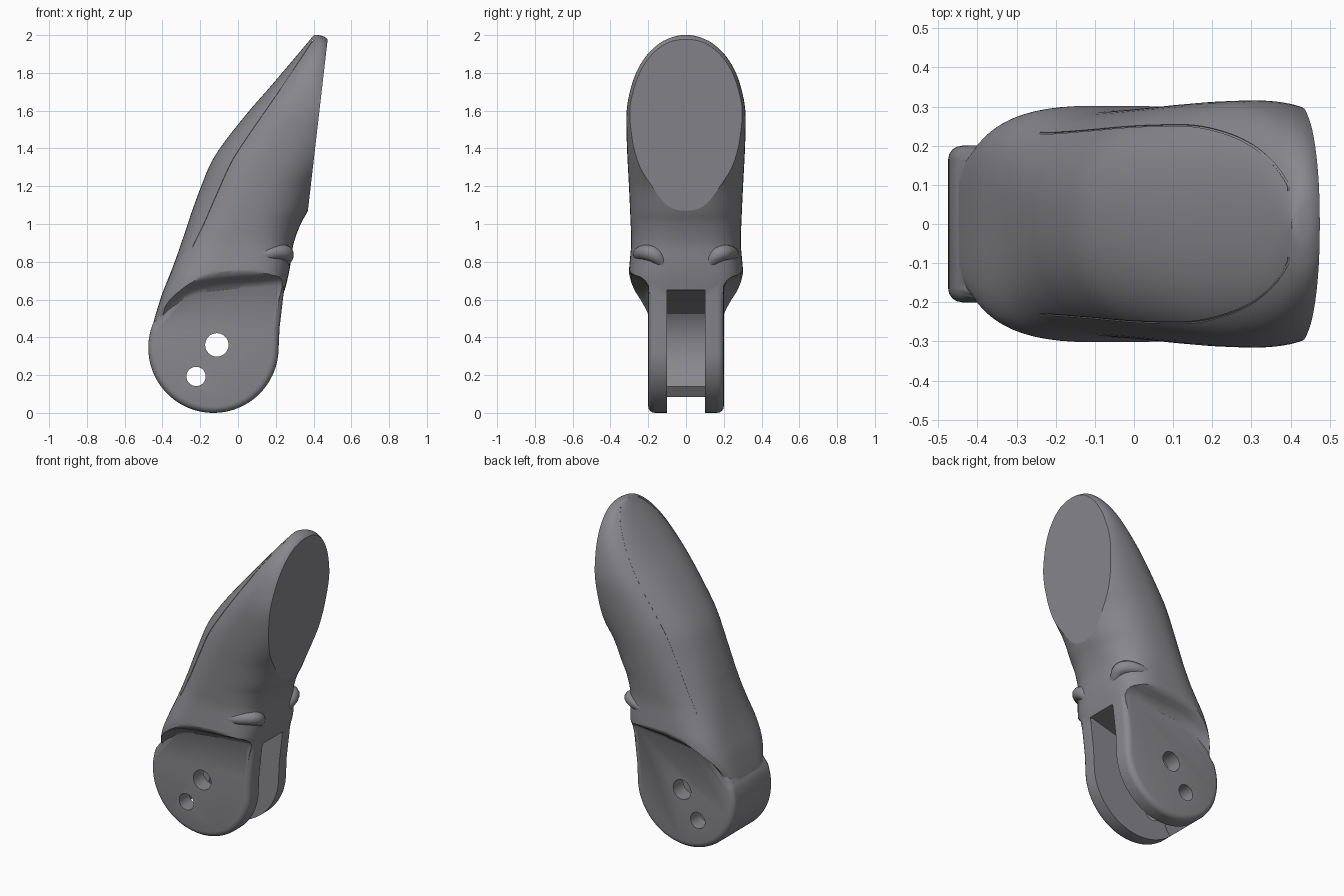
import bpy, bmesh, math
from mathutils import Vector

if "Cube" in bpy.data.objects:
    bpy.data.objects.remove(bpy.data.objects["Cube"])


def new_object(name, bm):
    bmesh.ops.recalc_face_normals(bm, faces=bm.faces)
    mesh = bpy.data.meshes.new(name)
    bm.to_mesh(mesh)
    bm.free()
    obj = bpy.data.objects.new(name, mesh)
    bpy.context.collection.objects.link(obj)
    return obj


def loft(name, rings, plane=None):
    bm = bmesh.new()
    loops = [[bm.verts.new(p) for p in r] for r in rings]
    n = len(loops[0])
    for lo, hi in zip(loops, loops[1:]):
        for i in range(n):
            j = (i + 1) % n
            bm.faces.new((lo[i], lo[j], hi[j], hi[i]))
    bm.faces.new(loops[0])
    bm.faces.new(loops[-1])
    if plane:
        bmesh.ops.bisect_plane(bm, geom=bm.verts[:] + bm.edges[:] + bm.faces[:],
                               plane_co=plane[0], plane_no=plane[1], clear_outer=True)
        bmesh.ops.edgeloop_fill(bm, edges=[e for e in bm.edges if e.is_boundary])
    return new_object(name, bm)


def spline(keys, steps):
    out = []
    for i in range(len(keys) - 1):
        p0, p1 = keys[max(i - 1, 0)], keys[i]
        p2, p3 = keys[i + 1], keys[min(i + 2, len(keys) - 1)]
        for s in range(steps):
            t = s / steps
            out.append([0.5 * (2 * b + (c - a) * t + (2 * a - 5 * b + 4 * c - d) * t * t
                               + (3 * b - a - 3 * c + d) * t ** 3)
                        for a, b, c, d in zip(p0, p1, p2, p3)])
    out.append(list(keys[-1]))
    return out


def prism(name, profile, y0, y1):
    return loft(name, [[(x, y, z) for x, z in profile] for y in (y0, y1)])


def tube(name, path, radius, sides):
    pts, rings = [Vector(p) for p in path], []
    last = len(pts) - 1
    for i, p in enumerate(pts):
        t = (pts[min(i + 1, last)] - pts[max(i - 1, 0)]).normalized()
        u = t.cross(Vector((0.9, 0.1, -0.4))).normalized()
        v = t.cross(u)
        r = radius(i / last)
        rings.append([p + r * (u * math.cos(a) + v * math.sin(a))
                      for a in (2 * math.pi * k / sides for k in range(sides))])
    return loft(name, rings)


def apply(obj, mod):
    bpy.context.view_layer.objects.active = obj
    bpy.ops.object.modifier_apply(modifier=mod.name)


def boolean(obj, other, op):
    mod = obj.modifiers.new(op, 'BOOLEAN')
    mod.operation, mod.solver, mod.object = op, 'EXACT', other
    apply(obj, mod)
    bpy.data.objects.remove(other, do_unlink=True)


def arc(cx, cz, r, a0, a1, n):
    return [(cx + r * math.cos(math.radians(a0 + (a1 - a0) * i / n)),
             cz + r * math.sin(math.radians(a0 + (a1 - a0) * i / n))) for i in range(n + 1)]


# Finger body sections: z, back x, front x, half width, half width at front, squareness
sections = [
    (0.42, -0.462, 0.205, 0.195, 0, 6), (0.50, -0.442, 0.215, 0.215, 0, 5.5),
    (0.57, -0.421, 0.228, 0.265, 0, 4.6),
    (0.64, -0.398, 0.245, 0.293, 0, 4), (0.72, -0.366, 0.265, 0.303, 0, 3.6),
    (0.80, -0.335, 0.28, 0.298, 0, 3.2), (0.90, -0.30, 0.295, 0.29, 0, 2.8),
    (1.00, -0.266, 0.332, 0.293, 0, 2.5), (1.07, -0.243, 0.37, 0.296, 0, 2.4),
    (1.20, -0.195, 0.385, 0.302, 0.18, 2.3), (1.33, -0.14, 0.40, 0.309, 0.255, 2.3),
    (1.45, -0.06, 0.414, 0.314, 0.285, 2.3), (1.60, 0.06, 0.431, 0.314, 0.298, 2.3),
    (1.72, 0.165, 0.445, 0.292, 0.275, 2.3), (1.82, 0.25, 0.456, 0.255, 0.236, 2.3),
    (1.90, 0.318, 0.466, 0.202, 0.178, 2.3), (1.96, 0.368, 0.473, 0.135, 0.095, 2.2),
    (1.99, 0.393, 0.46, 0.07, 0, 2.0), (2.0, 0.403, 0.425, 0.025, 0, 2.0)]
keys = []
for z, xb, xf, b, w, n in sections:
    u = (1 - (w / b) ** n) ** (1 / n)
    a = (xf - xb) / (1 + u)
    keys.append((z, xb + a, a, b, n))
keys = spline(keys, 4)


def ring(k, count=80):
    z, cx, a, b, n = k
    pts = []
    for i in range(count):
        t = 2 * math.pi * i / count
        c, s = math.cos(t), math.sin(t)
        pts.append((cx + a * math.copysign(abs(c) ** (2 / n), c),
                    b * math.copysign(abs(s) ** (2 / n), s), z))
    return pts


pad_normal = Vector((0.91, 0, -0.105)).normalized()
finger = loft("finger_tip_segment", [ring(k) for k in keys], (Vector((0.37, 0, 1.07)), pad_normal))

# Recess below the sloping lip on each side
lip = spline([(-0.60, 0.40), (-0.46, 0.49), (-0.38, 0.575), (-0.30, 0.63), (-0.20, 0.668),
              (-0.05, 0.69), (0.10, 0.70), (0.20, 0.71), (0.40, 0.72)], 4)
for side in (-1, 1):
    rings = []
    for y, dz in ((0.198, -0.04), (0.215, -0.012), (0.24, 0.008), (0.27, 0.02),
                  (0.29, 0.036), (0.302, 0.06), (0.33, 0.16)):
        rings.append([(x, side * y, z + dz) for x, z in lip]
                     + [(0.40, side * y, -0.2), (-0.60, side * y, -0.2)])
    boolean(finger, loft("recess_cutter", rings), 'DIFFERENCE')

# Rounded knuckle hinge block
profile = arc(-0.13, 0.345, 0.345, 165, 355, 48)
profile += [(0.22, 0.45), (0.24, 0.62), (0.25, 0.72), (-0.28, 0.66), (-0.395, 0.54), (-0.452, 0.47)]
hinge = prism("hinge", profile, -0.2, 0.2)
bev = hinge.modifiers.new("round", 'BEVEL')
bev.width, bev.segments, bev.limit_method = 0.035, 4, 'ANGLE'
bev.angle_limit = math.radians(50)
apply(hinge, bev)
boolean(finger, hinge, 'UNION')

# Raised ridges arching over the hinge arms
for side in (-1, 1):
    path = spline([(0.215, 0.10, 0.74), (0.245, 0.13, 0.80), (0.255, 0.17, 0.838),
                   (0.23, 0.212, 0.85), (0.16, 0.25, 0.842), (0.02, 0.262, 0.82)], 5)
    ridge = tube("arm_ridge", [(x, side * y, z) for x, y, z in path],
                 lambda t: 0.016 + 0.026 * math.sin(math.pi * t), 14)
    boolean(finger, ridge, 'UNION')

# Hinge slot, open to the front and underneath
slot = [(-0.24, 0.525)] + [p for p in arc(-0.11, 0.36, 0.30, 105, 227, 8) if p[0] < -0.25]
slot += [(-0.37, 0.06), (-0.37, -0.2), (0.6, -0.2), (0.6, 0.65), (0.22, 0.65)]
boolean(finger, prism("slot_cutter", slot, -0.1, 0.1), 'DIFFERENCE')

# Pin holes
for x, z, r in ((-0.112, 0.36, 0.062), (-0.222, 0.193, 0.051)):
    boolean(finger, prism("hole_cutter", arc(x, z, r, 0, 348.75, 31), -0.5, 0.5), 'DIFFERENCE')

# Fine seam line around the back panel
half = [(cx - a * (1 - 0.8 ** n) ** (1 / n), 0.8 * b, z)
        for z, cx, a, b, n in keys if 0.86 < z < 1.975]
seam = half + [(x, -y, z) for x, y, z in reversed(half)]
boolean(finger, tube("seam_cutter", seam, lambda t: 0.004, 4), 'DIFFERENCE')

# Smooth shading with crisp cut edges and a flat fingertip pad
bpy.ops.object.select_all(action='DESELECT')
finger.select_set(True)
bpy.context.view_layer.objects.active = finger
bpy.ops.object.shade_smooth_by_angle(angle=math.radians(35))
for p in finger.data.polygons:
    if p.normal.dot(pad_normal) > 0.9999 and p.center.z > 1.05:
        p.use_smooth = False

# Dark grey plastic
mat = bpy.data.materials.new("dark_grey")
mat.diffuse_color = (0.25, 0.245, 0.265, 1)
mat.use_nodes = True
mat.node_tree.nodes["Principled BSDF"].inputs["Base Color"].default_value = mat.diffuse_color
finger.data.materials.clear()
finger.data.materials.append(mat)
for p in finger.data.polygons:
    p.material_index = 0
